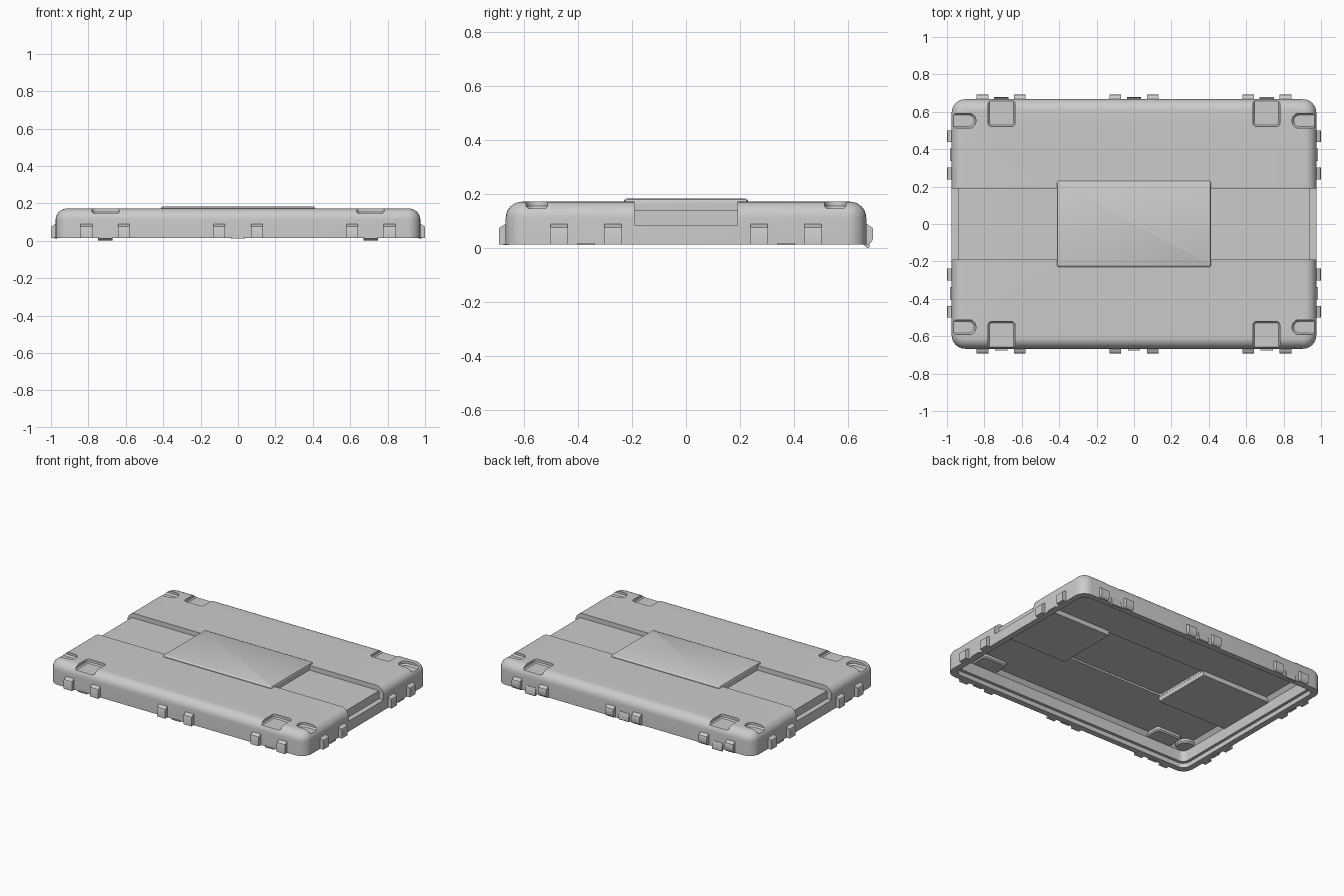
import bpy, bmesh
from math import cos, sin, pi, radians
from mathutils import Matrix, Vector

if "Cube" in bpy.data.objects:
    bpy.data.objects.remove(bpy.data.objects["Cube"])


def loft(bm, rings, cx=0, cy=0, seg=6):
    """Stack of rounded rectangles (half x, half y, corner radius, z)."""
    loops = []
    for hx, hy, r, z in rings:
        loop = []
        for q, (sx, sy) in enumerate(((1, 1), (-1, 1), (-1, -1), (1, -1))):
            for i in range(seg + 1):
                a = (q + i / seg) * pi / 2
                loop.append(bm.verts.new((cx + sx * (hx - r) + r * cos(a),
                                          cy + sy * (hy - r) + r * sin(a), z)))
        loops.append(loop)
    n = len(loops[0])
    for a, b in zip(loops, loops[1:]):
        for i in range(n):
            bm.faces.new((a[i], a[(i + 1) % n], b[(i + 1) % n], b[i]))
    bm.faces.new(loops[0][::-1])
    bm.faces.new(loops[-1])


def prism(bm, pts, v0, v1, angle=0):
    """Profile in (outward, z), extruded sideways, turned about z."""
    rot = Matrix.Rotation(angle, 3, 'Z')
    a, b = [[bm.verts.new(rot @ Vector((u, v, z))) for u, z in pts] for v in (v0, v1)]
    n = len(pts)
    for i in range(n):
        bm.faces.new((a[i], a[(i + 1) % n], b[(i + 1) % n], b[i]))
    bm.faces.new(a[::-1])
    bm.faces.new(b)


def finish(bm, name):
    bmesh.ops.recalc_face_normals(bm, faces=bm.faces[:])
    me = bpy.data.meshes.new(name)
    bm.to_mesh(me)
    bm.free()
    ob = bpy.data.objects.new(name, me)
    bpy.context.collection.objects.link(ob)
    return ob


def activate(ob):
    bpy.ops.object.select_all(action='DESELECT')
    ob.select_set(True)
    bpy.context.view_layer.objects.active = ob


def subtract(ob, cutter):
    activate(ob)
    m = ob.modifiers.new("cut", 'BOOLEAN')
    m.operation, m.solver, m.object = 'DIFFERENCE', 'EXACT', cutter
    bpy.ops.object.modifier_apply(modifier=m.name)
    bpy.data.objects.remove(cutter, do_unlink=True)


def smooth(ob):
    activate(ob)
    bpy.ops.object.shade_smooth_by_angle(angle=radians(32))


def recesses(name, t):
    """End channels and corner pockets, grown by t for the inner skin."""
    bm = bmesh.new()
    chan = [(.41 - t, .14 - t), (.94 - t, .14 - t), (.94 - t, .085 - t),
            (2, .085 - t), (2, .4), (.41 - t, .4)]
    for ang in (0, pi):
        prism(bm, chan, -.19 - t, .19 + t, ang)
    for sx in (-1, 1):
        for sy in (-1, 1):
            w = .0725 + t
            loft(bm, [(w - .008, w + .05, .014, .146 - t), (w, w + .058, .022, .154 - t),
                      (w, w + .058, .022, .4)], sx * .7075, sy * (.578 + .0725))
            h = .04 + t * .8
            loft(bm, [(.112 + t, h - .01, h - .012, .146 - t), (.122 + t, h, h - .002, .156 - t),
                      (.122 + t, h, h - .002, .4)], sx * .967, sy * .552)
    return finish(bm, name)


# Lid body with rounded top edge
W, D, R = .975, .667, .072
bm = bmesh.new()
rings = [(W, D, R, .014)]
for i in range(9):
    a = i / 8 * pi / 2
    d = .06 * (1 - cos(a))
    rings.append((W - d, D - d, R - d, .112 + .06 * sin(a)))
loft(bm, rings)
lid = finish(bm, "lid_shell")
subtract(lid, recesses("recess_cutter", 0))

# Hollow underside with a stepped rim
bm = bmesh.new()
loft(bm, [(.935, .627, .05, -.1), (.935, .627, .05, .045), (.915, .607, .04, .045),
          (.915, .607, .04, .12), (.895, .587, .03, .147)])
cavity = finish(bm, "cavity_cutter")
subtract(cavity, recesses("inner_recess_cutter", .025))
subtract(lid, cavity)

# Hollow behind the raised panel
bm = bmesh.new()
loft(bm, [(.384, .2, .01, .13), (.384, .2, .01, .16)])
subtract(lid, finish(bm, "panel_hollow_cutter"))
smooth(lid)

# Raised centre panel
bm = bmesh.new()
loft(bm, [(.412, .23, .012, .164), (.412, .23, .012, .176),
          (.409, .226, .009, .181), (.403, .219, .004, .184)], seg=4)
smooth(finish(bm, "centre_panel"))

# Latch and hinge lugs, in pairs around the rim
def shifted(pts, off):
    return [(u + off, z) for u, z in pts]

lug = [(-.02, .0145), (.025, .0145), (.025, .07), (.022, .077), (0, .09), (-.02, .09)]
hinge_lug = [(-.02, .0145), (.008, .0145), (.021, .025), (.025, .035),
             (.025, .07), (.022, .077), (0, .09), (-.02, .09)]
long_pos = (-.81, -.61, -.1, .1, .61, .81)
end_pos = (-.47, -.27, .27, .47)
for name, prof, off, ang, pos in (
        ("front_lugs", lug, D, -pi / 2, long_pos),
        ("hinge_lugs", hinge_lug, D, pi / 2, long_pos),
        ("right_lugs", lug, W, 0, end_pos),
        ("left_lugs", lug, W, pi, end_pos)):
    bm = bmesh.new()
    for p in pos:
        prism(bm, shifted(prof, off), p - .031, p + .031, ang)
    smooth(finish(bm, name))

# Thin latch tabs between the lugs
tab = [(-.01, .012), (.008, .012), (.008, .018), (-.01, .018)]
for name, off, ang, pos in (("front_tabs", D, -pi / 2, (-.71, 0, .71)),
                            ("right_tabs", W, 0, (-.37, .37)),
                            ("left_tabs", W, pi, (-.37, .37))):
    bm = bmesh.new()
    for p in pos:
        prism(bm, shifted(tab, off), p - .033, p + .033, ang)
    finish(bm, name)

# Curved hinge leaves at the back
leaf = [(-.01, .055), (.003, .055), (.008, .04), (.011, .02),
        (.011, .004), (.007, 0), (.002, .002), (-.01, .012)]
bm = bmesh.new()
for p, lift in ((-.71, 0), (0, .012), (.71, 0)):
    prism(bm, [(u + D, z + lift) for u, z in leaf], p - .038, p + .038, pi / 2)
smooth(finish(bm, "hinge_leaves"))
